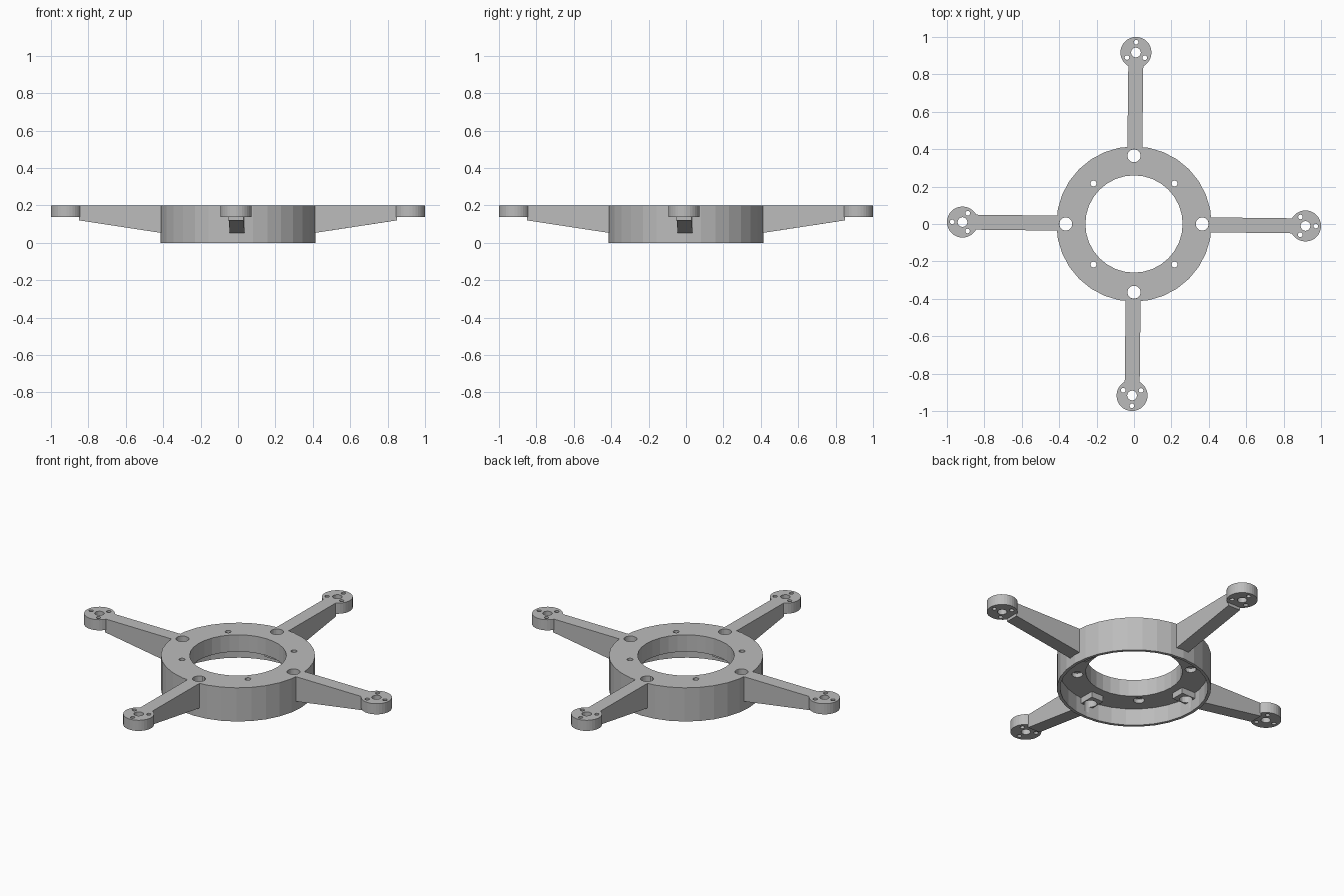
import bpy, bmesh, math
from mathutils import Matrix, Vector

cube = bpy.data.objects.get("Cube")
if cube:
    bpy.data.objects.remove(cube)

TOP = 0.2
YAW = math.radians(-0.65)      # slight twist of the arm set
TIP_R = 0.917

grey = bpy.data.materials.new("matte_grey")
grey.use_nodes = True
colour = (0.5, 0.5, 0.5, 1)
grey.diffuse_color = colour
grey.node_tree.nodes["Principled BSDF"].inputs["Base Color"].default_value = colour


def finish(bm, name):
    bmesh.ops.recalc_face_normals(bm, faces=bm.faces)
    mesh = bpy.data.meshes.new(name)
    bm.to_mesh(mesh)
    bm.free()
    mesh.materials.append(grey)
    obj = bpy.data.objects.new(name, mesh)
    bpy.context.collection.objects.link(obj)
    return obj


def revolve(bm, profile, sides, centre=(0, 0)):
    """Turn a closed (radius, z) profile around a vertical axis."""
    rings = []
    for i in range(sides):
        a = math.tau * i / sides
        rings.append([bm.verts.new((centre[0] + r * math.cos(a),
                                    centre[1] + r * math.sin(a), z)) for r, z in profile])
    n = len(profile)
    for i in range(sides):
        p, q = rings[i], rings[(i + 1) % sides]
        for k in range(n):
            bm.faces.new((p[k], q[k], q[(k + 1) % n], p[(k + 1) % n]))


def cylinder(bm, centre, radius, z0, z1, sides):
    place = Matrix.Translation((centre[0], centre[1], (z0 + z1) / 2))
    bmesh.ops.create_cone(bm, cap_ends=True, segments=sides, radius1=radius,
                          radius2=radius, depth=z1 - z0, matrix=place)


def prism(bm, outline, half_width, angle):
    """Extrude an (r, z) side outline across its width, then turn it about z."""
    turn = Matrix.Rotation(angle, 4, 'Z')
    sides = [[bm.verts.new(turn @ Vector((r, s * half_width, z))) for r, z in outline]
             for s in (-1, 1)]
    bm.faces.new(sides[0])
    bm.faces.new(sides[1][::-1])
    n = len(outline)
    for k in range(n):
        j = (k + 1) % n
        bm.faces.new((sides[0][k], sides[0][j], sides[1][j], sides[1][k]))


def polar(radius, angle):
    return radius * math.cos(angle), radius * math.sin(angle)


def cut(obj, bm, name):
    cutter = finish(bm, name)
    cutter.hide_render = True
    cutter.hide_viewport = True
    mod = obj.modifiers.new(name, 'BOOLEAN')
    mod.operation = 'DIFFERENCE'
    mod.solver = 'EXACT'
    mod.object = cutter


quarters = [k * math.pi / 2 for k in range(4)]

# Hub: thin outer wall with a thick ring plate at the top
bm = bmesh.new()
revolve(bm, [(0.26, TOP), (0.415, TOP), (0.415, 0), (0.398, 0), (0.398, 0.1), (0.26, 0.1)], 32)
hub = finish(bm, "hub")

# Bolt blocks inside the hub, each drilled together with the plate
blocks = []
for i, a in enumerate(quarters):
    bm = bmesh.new()
    prism(bm, [(0.305, 0.11), (0.402, 0.11), (0.402, 0.065), (0.305, 0.065)], 0.04, a)
    blocks.append(finish(bm, f"bolt_block_{i + 1}"))

bm = bmesh.new()
for a in quarters:
    cylinder(bm, polar(0.365, a), 0.035, 0.03, 0.25, 24)
    small = polar(0.306, a + math.pi / 4)
    revolve_profile = [(0.001, 0.25), (0.016, 0.25), (0.016, 0.13), (0.03, 0.13),
                       (0.03, 0.05), (0.001, 0.05)]
    cylinder(bm, small, 0.016, 0.05, 0.25, 16)
cut(hub, bm, "hub_hole_cutter")
for block in blocks:
    mod = block.modifiers.new("bolt_hole", 'BOOLEAN')
    mod.operation = 'DIFFERENCE'
    mod.solver = 'EXACT'
    mod.object = bpy.data.objects["hub_hole_cutter"]

# Screw recesses under the ring plate
bm = bmesh.new()
for a in quarters:
    cylinder(bm, polar(0.306, a + math.pi / 4), 0.03, 0.05, 0.125, 16)
cut(hub, bm, "screw_recess_cutter")

# Arms with a rising underside, and drilled round motor pads
arm_outline = [(0.405, TOP), (0.85, TOP), (0.85, 0.12), (0.405, 0.052)]
for i, a in enumerate(quarters):
    angle = a + YAW
    bm = bmesh.new()
    prism(bm, arm_outline, 0.04, angle)
    arm = finish(bm, f"arm_{i + 1}")

    tip = Vector(polar(TIP_R, angle))
    bm = bmesh.new()
    cylinder(bm, tip, 0.083, 0.137, TOP, 32)
    pad = finish(bm, f"motor_pad_{i + 1}")

    bm = bmesh.new()
    cylinder(bm, tip, 0.026, 0.05, 0.3, 20)
    for k in range(3):
        spot = tip + Vector(polar(0.055, angle + k * math.tau / 3))
        cylinder(bm, spot, 0.0125, 0.05, 0.3, 12)
    cut(pad, bm, f"pad_hole_cutter_{i + 1}")
    mod = arm.modifiers.new("pad_holes", 'BOOLEAN')
    mod.operation = 'DIFFERENCE'
    mod.solver = 'EXACT'
    mod.object = bpy.data.objects[f"pad_hole_cutter_{i + 1}"]
